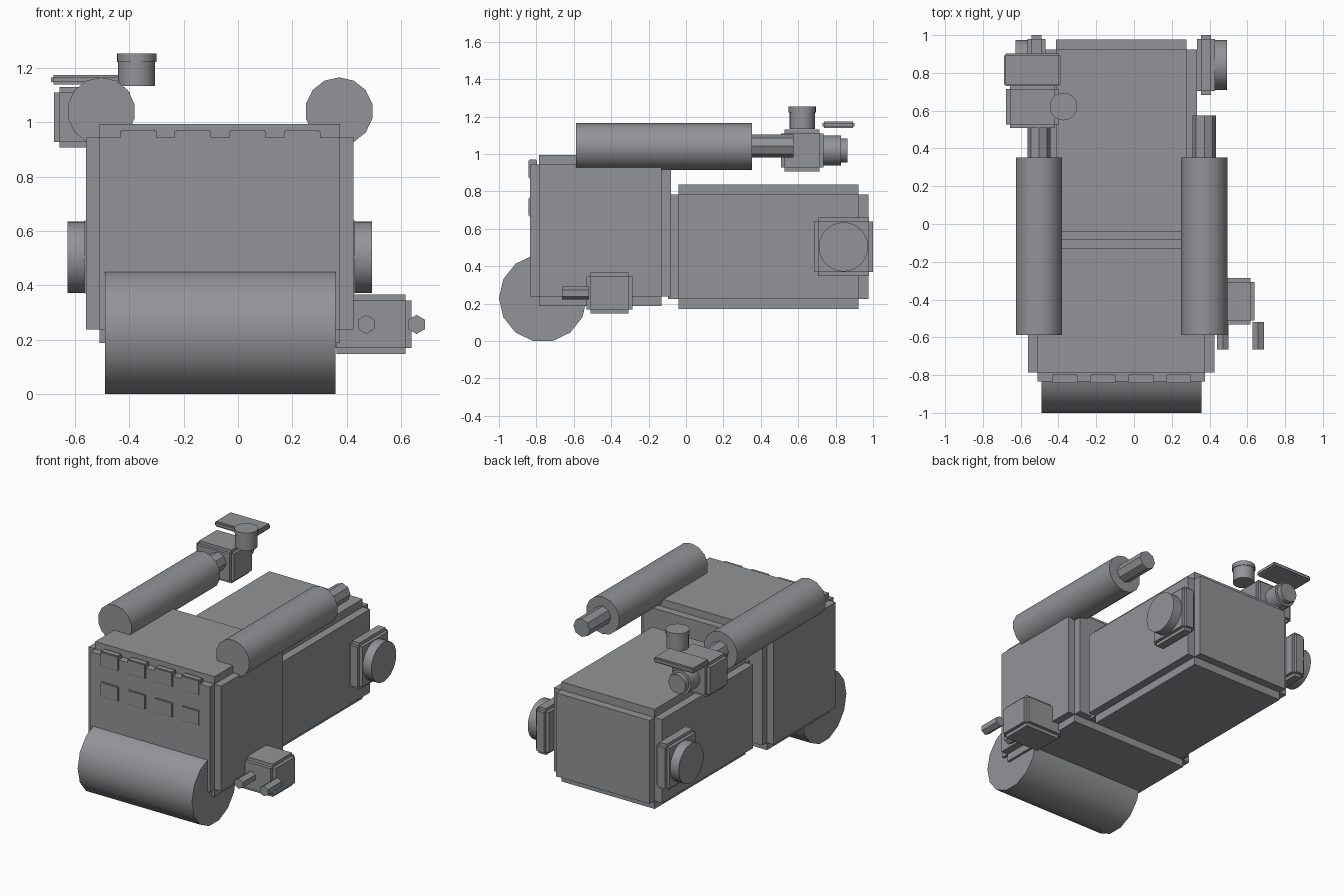
import bpy, bmesh
from math import radians
from mathutils import Matrix, Vector

if "Cube" in bpy.data.objects:
    bpy.data.objects.remove(bpy.data.objects["Cube"])

CX = -0.0675  # mid-plane of the body

paint = bpy.data.materials.new('dark_grey')
paint.diffuse_color = (0.29, 0.295, 0.31, 1)
paint.use_nodes = True
paint.node_tree.nodes["Principled BSDF"].inputs["Base Color"].default_value = paint.diffuse_color


def finish(name, bm, smooth=False):
    bmesh.ops.recalc_face_normals(bm, faces=bm.faces)
    me = bpy.data.meshes.new(name)
    bm.to_mesh(me)
    bm.free()
    me.materials.append(paint)
    ob = bpy.data.objects.new(name, me)
    bpy.context.collection.objects.link(ob)
    if smooth:
        bpy.ops.object.select_all(action='DESELECT')
        ob.select_set(True)
        bpy.context.view_layer.objects.active = ob
        bpy.ops.object.shade_smooth_by_angle(angle=radians(50))
    return ob


def stepped_box(name, lo, hi, step):
    """Box with notched edges: a smaller core whose six faces are pushed out."""
    lo, hi = Vector(lo), Vector(hi)
    size = hi - lo - Vector((2 * step,) * 3)
    bm = bmesh.new()
    bmesh.ops.create_cube(bm, size=1)
    bmesh.ops.scale(bm, vec=size, verts=bm.verts)
    for f in list(bm.faces):
        f.normal_update()
        n = f.normal.copy()
        out = bmesh.ops.extrude_discrete_faces(bm, faces=[f])
        bmesh.ops.translate(bm, vec=n * step, verts=out['faces'][0].verts)
    bmesh.ops.translate(bm, vec=(lo + hi) / 2, verts=bm.verts)
    return finish(name, bm)


def cylinder(name, axis, start, end, a, b, r, sides, smooth=True):
    """Cylinder along an axis; a, b are the other two centre coordinates."""
    rot = {'x': Matrix.Rotation(radians(90), 4, 'Y'),
           'y': Matrix.Rotation(radians(90), 4, 'X'),
           'z': Matrix.Identity(4)}[axis]
    mid = (start + end) / 2
    pos = {'x': (mid, a, b), 'y': (a, mid, b), 'z': (a, b, mid)}[axis]
    bm = bmesh.new()
    bmesh.ops.create_cone(bm, cap_ends=True, segments=sides, radius1=r, radius2=r,
                          depth=abs(end - start), matrix=Matrix.Translation(pos) @ rot)
    return finish(name, bm, smooth)


# Main bodies
stepped_box('front_body', (-0.56, -0.835, 0.188), (0.425, -0.08, 0.994), 0.05)
stepped_box('rear_body', (-0.468, -0.095, 0.17), (0.333, 0.977, 0.838), 0.054)

# Front roller
cylinder('front_roller', 'x', -0.49, 0.358, -0.765, 0.229, 0.235, 14)

# Front panel buttons, two rows of four
for row, z in enumerate((0.716, 0.92)):
    for col in range(4):
        x = -0.367 + col * 0.201
        stepped_box(f'button_{row}_{col}', (x - 0.067, -0.843, z - 0.051),
                    (x + 0.067, -0.797, z + 0.051), 0.005)

# Twin overhead tubes with rods out of the back
for side, x in (('left', -0.503), ('right', 0.372)):
    cylinder(f'{side}_tube', 'y', -0.587, 0.352, x, 1.04, 0.125, 14)
    cylinder(f'{side}_tube_rod', 'y', 0.34, 0.575, x, 1.042, 0.061, 8, False)

# Rear side plates with discs
for side, s in (('left', -1), ('right', 1)):
    x0, x1, x2 = (CX + s * d for d in (0.4, 0.497, 0.56))
    stepped_box(f'{side}_wheel_plate', (min(x0, x1), 0.684, 0.348),
                (max(x0, x1), 1.0, 0.66), 0.021)
    cylinder(f'{side}_wheel', 'x', x1 - s * 0.02, x2, 0.842, 0.503, 0.132, 24)

# Sight unit behind the left tube
stepped_box('sight_box', (-0.677, 0.507, 0.907), (-0.398, 0.735, 1.13), 0.02)
cylinder('eyepiece', 'y', 0.725, 0.828, -0.538, 1.018, 0.08, 16)
cylinder('eyepiece_lens', 'y', 0.82, 0.863, -0.538, 1.018, 0.064, 16)
stepped_box('sight_shade', (-0.688, 0.73, 1.138), (-0.388, 0.902, 1.174), 0.009)
cylinder('knob', 'z', 1.133, 1.224, -0.373, 0.622, 0.068, 20)
cylinder('knob_cap', 'z', 1.222, 1.253, -0.373, 0.622, 0.073, 20)

# Low side box with two hexagonal prongs
stepped_box('side_box', (0.34, -0.533, 0.147), (0.638, -0.286, 0.367), 0.022)
for i, x in enumerate((0.471, 0.657)):
    cylinder(f'prong_{i}', 'y', -0.664, -0.518, x, 0.256, 0.035, 6, False)
